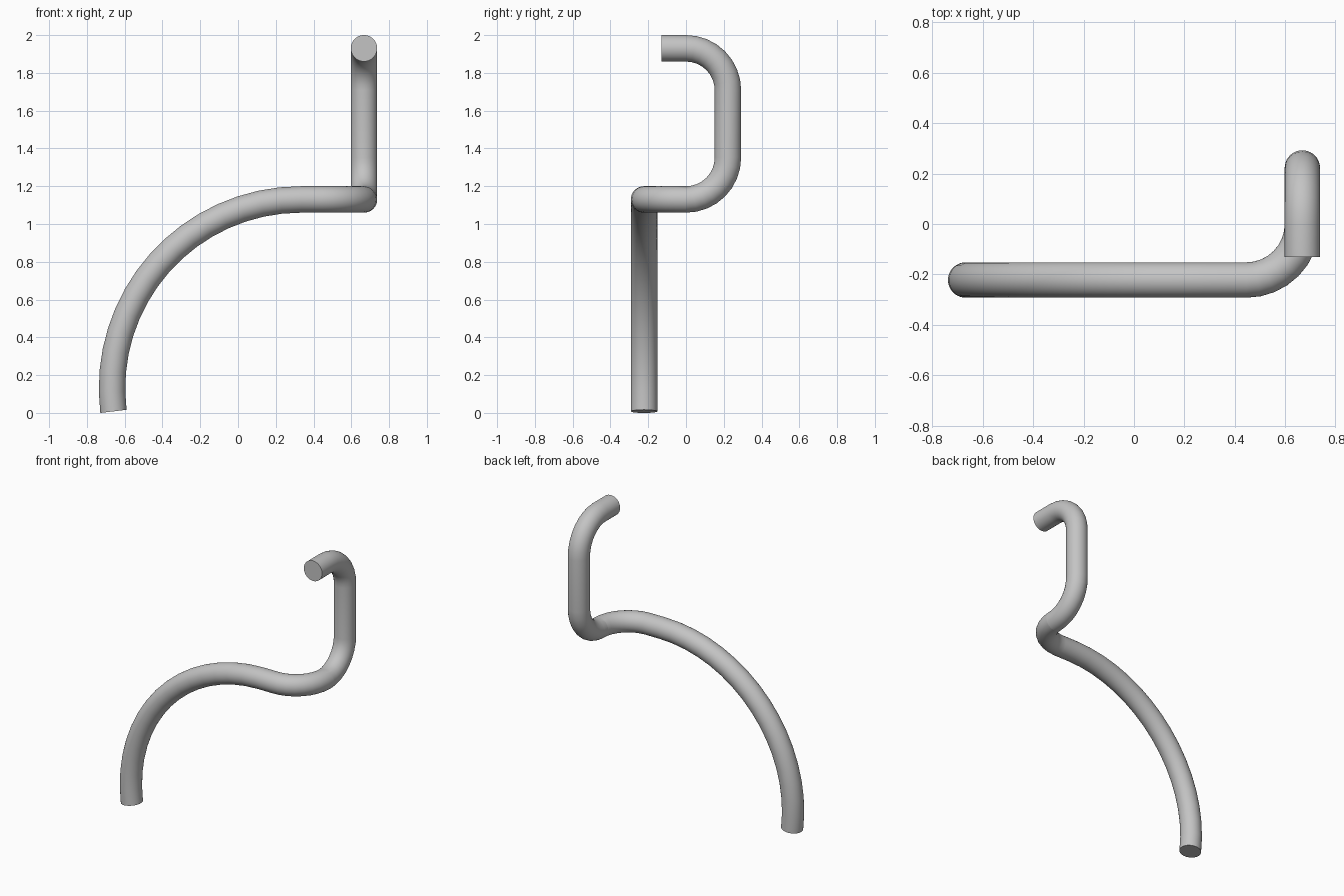
import bpy, bmesh, math
from mathutils import Vector

if "Cube" in bpy.data.objects:
    bpy.data.objects.remove(bpy.data.objects["Cube"])

R = 0.07        # pipe radius
SIDES = 40
BEND = 0.222    # tight bend radius
SWEEP = 1.0     # large arc radius
X = 0.667       # upright position

X_AX, Y_AX, Z_AX = Vector((1, 0, 0)), Vector((0, 1, 0)), Vector((0, 0, 1))


def arc(center, a, b, radius, degrees, steps):
    """Points and tangents from center+a*radius turning toward b."""
    out = []
    for i in range(steps + 1):
        t = math.radians(degrees) * i / steps
        out.append((Vector(center) + radius * (a * math.cos(t) + b * math.sin(t)),
                    b * math.cos(t) - a * math.sin(t)))
    return out


# Path: top stub, two upright bends, sideways bend, long sweep to the ground
path = [(Vector((X, -0.13, 1.93)), Y_AX.copy())]
path += arc((X, 0, 1.93 - BEND), Z_AX, Y_AX, BEND, 90, 8)
path += arc((X, 0, 1.13 + BEND), Y_AX, -Z_AX, BEND, 90, 8)
path += arc((X - BEND, 0, 1.13), X_AX, -Y_AX, BEND, 90, 8)
path += arc((0.333, -BEND, 0.13), Z_AX, -X_AX, SWEEP, 97, 16)

# Sweep a circle along the path with a twist-free frame
bm = bmesh.new()
normal, previous, rings = X_AX.copy(), path[0][1], []
for point, tangent in path:
    normal = previous.rotation_difference(tangent) @ normal
    side = tangent.cross(normal)
    previous = tangent
    rings.append([bm.verts.new(point + R * (normal * math.cos(a) + side * math.sin(a)))
                  for a in (2 * math.pi * k / SIDES for k in range(SIDES))])
for r0, r1 in zip(rings, rings[1:]):
    for k in range(SIDES):
        j = (k + 1) % SIDES
        bm.faces.new((r0[k], r0[j], r1[j], r1[k]))
bm.faces.new(rings[0])
bm.faces.new(rings[-1])
bmesh.ops.recalc_face_normals(bm, faces=bm.faces[:])

mesh = bpy.data.meshes.new("bent_pipe")
bm.to_mesh(mesh)
bm.free()
pipe = bpy.data.objects.new("bent_pipe", mesh)
bpy.context.collection.objects.link(pipe)

grey = bpy.data.materials.new("grey metal")
grey.diffuse_color = (0.55, 0.55, 0.55, 1)
grey.use_nodes = True
grey.node_tree.nodes["Principled BSDF"].inputs["Base Color"].default_value = grey.diffuse_color
mesh.materials.append(grey)

# Smooth tube, sharp end caps
bpy.context.view_layer.objects.active = pipe
pipe.select_set(True)
bpy.ops.object.shade_smooth_by_angle(angle=math.radians(30))
